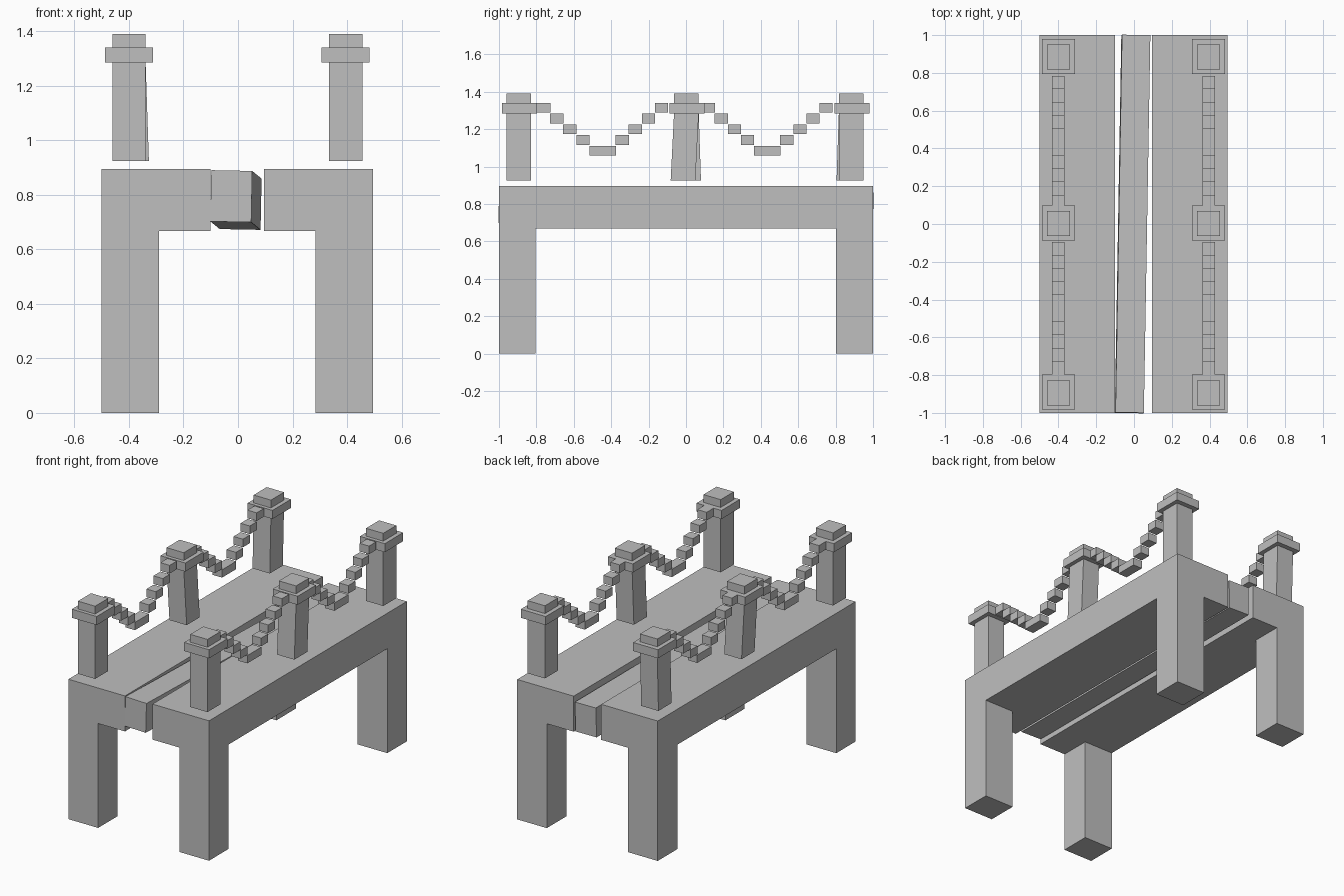
import bpy
from mathutils import Matrix, Vector, Euler

if "Cube" in bpy.data.objects:
    bpy.data.objects.remove(bpy.data.objects["Cube"], do_unlink=True)

stone = bpy.data.materials.new("grey_stone")
stone.use_nodes = True
GREY = (0.52, 0.52, 0.52, 1)
stone.diffuse_color = GREY
stone.node_tree.nodes["Principled BSDF"].inputs["Base Color"].default_value = GREY


def box(name, x, y, z, lean=(0, 0)):
    """Box from min/max pairs; lean shifts its foot sideways."""
    bpy.ops.mesh.primitive_cube_add(size=1)
    ob = bpy.context.object
    ob.name = name
    spans = (x, y, z)
    centre = Vector([(a + b) / 2 for a, b in spans])
    size = [b - a for a, b in spans]
    ob.data.transform(Matrix.Translation(centre) @ Matrix.Diagonal((*size, 1)))
    for v in ob.data.vertices:
        if v.co.z < centre.z:
            v.co.x += lean[0]
            v.co.y += lean[1]
    ob.data.materials.append(stone)
    return ob


def around(c, half):
    return (c - half, c + half)


# Two deck halves, each standing on a pair of legs
for side, inner, outer, leg in (("right", -0.1, -0.5, -0.29), ("left", 0.095, 0.495, 0.285)):
    box(side + "_deck", sorted((inner, outer)), (-1, 1), (0.668, 0.895))
    for end, y in (("front", (-1, -0.805)), ("back", (0.802, 1))):
        box(f"{end}_{side}_leg", sorted((leg, outer)), y, (0, 0.668))

# Loose beam lying askew in the gap
beam = box("middle_beam", around(0, 0.075), (-1, 1), around(0, 0.094))
beam.data.transform(Matrix.Translation((-0.0075, 0, 0.781))
                    @ Euler((-0.014, 0.02, -0.0175)).to_matrix().to_4x4())

# Posts with stepped caps, a few of them leaning
leans = {("left", "middle"): (0, -0.018), ("right", "middle"): (0.012, 0.012),
         ("right", "back"): (0, -0.012)}
for side, x in (("right", -0.4), ("left", 0.395)):
    for place, y in (("front", -0.894), ("middle", 0.002), ("back", 0.883)):
        name = f"{place}_{side}_post"
        box(name, around(x, 0.061), around(y, 0.066), (0.925, 1.285),
            leans.get((side, place), (0, 0)))
        box(name + "_cap", around(x, 0.088), around(y + 0.004, 0.093), (1.285, 1.34))
        box(name + "_top", around(x, 0.061), around(y, 0.066), (1.34, 1.39))

    # Chains of stepped blocks hanging between the posts
    for span, mid in (("front", -0.446), ("back", 0.434)):
        chain = f"{span}_{side}_chain"
        box(chain + "_bottom", around(x, 0.033), around(mid, 0.071), (1.06, 1.11))
        for step in range(4):
            z = 1.142 + 0.0575 * step
            for way in (-1, 1):
                y = mid + way * (0.105 + 0.07 * step)
                box(chain + "_block", around(x, 0.033), around(y, 0.0355), around(z, 0.026))
